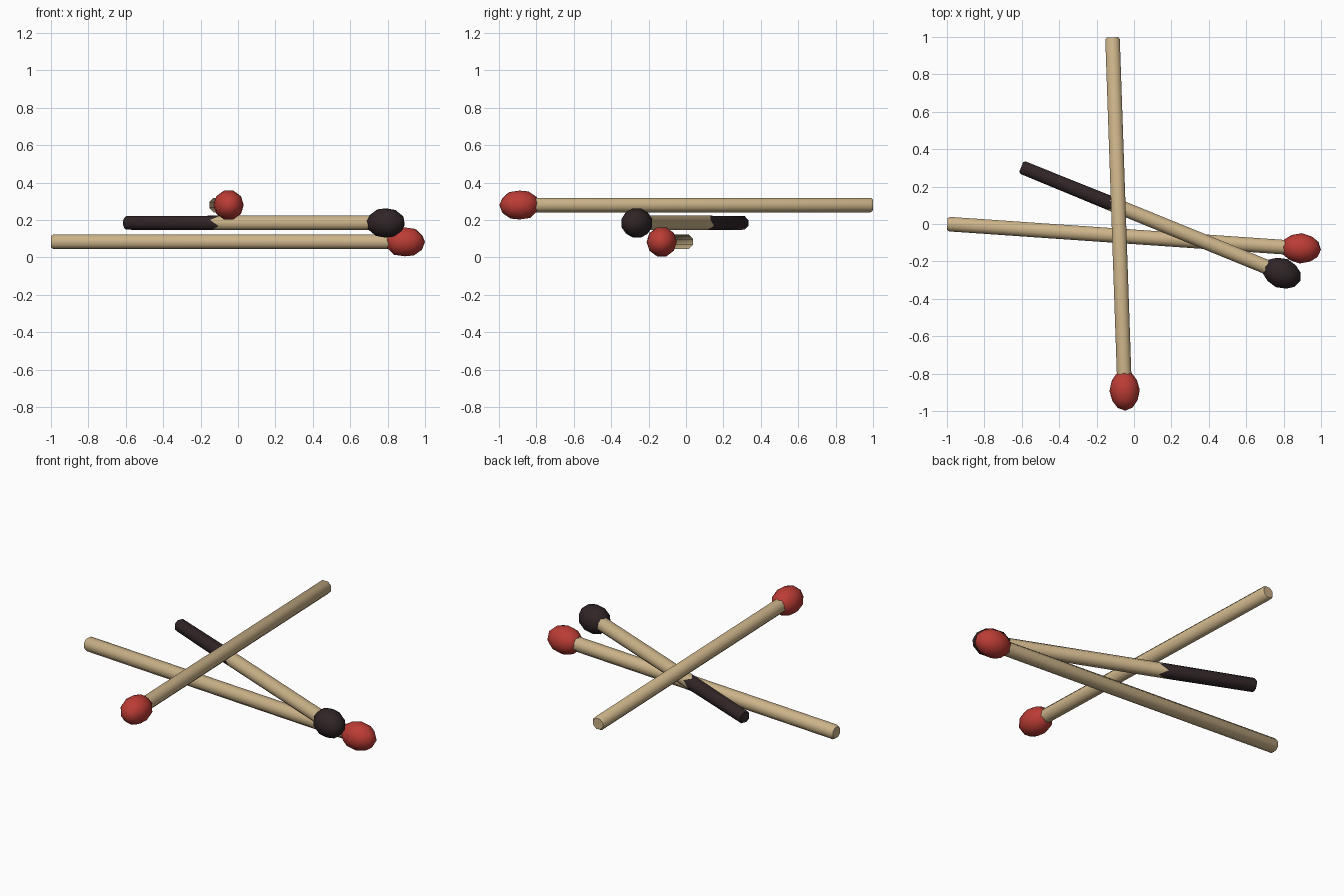
import bpy, bmesh
from math import cos, sin, pi, radians, atan2, hypot
from mathutils import Matrix

cube = bpy.data.objects.get("Cube")
if cube:
    bpy.data.objects.remove(cube, do_unlink=True)


def make_material(name, color):
    mat = bpy.data.materials.new(name)
    mat.use_nodes = True
    mat.diffuse_color = (*color, 1)
    mat.node_tree.nodes["Principled BSDF"].inputs["Base Color"].default_value = (*color, 1)
    return mat


wood = make_material("pale wood", (0.60, 0.45, 0.25))
red = make_material("red head", (0.50, 0.045, 0.035))
char = make_material("charred black", (0.03, 0.018, 0.02))

SIDES = 8
RADIUS = 0.042
HEAD_LENGTH, HEAD_RADIUS = 0.108, 0.081


def finish(bm, name, materials, matrix, angle):
    bmesh.ops.recalc_face_normals(bm, faces=bm.faces)
    bm.transform(matrix)
    mesh = bpy.data.meshes.new(name)
    bm.to_mesh(mesh)
    bm.free()
    for mat in materials:
        mesh.materials.append(mat)
    obj = bpy.data.objects.new(name, mesh)
    bpy.context.collection.objects.link(obj)
    bpy.ops.object.select_all(action="DESELECT")
    obj.select_set(True)
    bpy.context.view_layer.objects.active = obj
    bpy.ops.object.shade_smooth_by_angle(angle=radians(angle))


def build_match(name, tail, head, z, head_mat, burnt=0):
    """Stick from the tail point to the head centre, charred for the burnt length."""
    dx, dy = head[0] - tail[0], head[1] - tail[1]
    length = hypot(dx, dy)
    matrix = Matrix.Translation((*tail, z)) @ Matrix.Rotation(atan2(dy, dx), 4, "Z")

    # Rings along the stick: position, radius, jagged offset
    tail_radius = RADIUS * (0.93 if burnt else 1)
    rings = [(0, tail_radius * 0.8, 0), (0.012, tail_radius, 0)]
    if burnt:
        rings.append((burnt, RADIUS, 0.025))
    rings.append((length, RADIUS, 0))

    bm = bmesh.new()
    loops = []
    for x, r, jag in rings:
        loop = []
        for i in range(SIDES):
            a = 2 * pi * (i + 0.5) / SIDES
            offset = jag * (-1) ** i
            loop.append(bm.verts.new((x + offset, r * cos(a), r * sin(a))))
        loops.append(loop)
    for k, (a, b) in enumerate(zip(loops, loops[1:])):
        for i in range(SIDES):
            j = (i + 1) % SIDES
            face = bm.faces.new((a[i], a[j], b[j], b[i]))
            face.material_index = int(burnt > 0 and k < 2)
    cap = bm.faces.new(loops[0])
    cap.material_index = int(burnt > 0)
    bm.faces.new(loops[-1])
    finish(bm, name + "_stick", [wood, char] if burnt else [wood], matrix, 50)

    # Egg-shaped head
    bm = bmesh.new()
    bmesh.ops.create_icosphere(bm, subdivisions=2, radius=1)
    bm.transform(Matrix.Rotation(pi / 2, 4, "Y"))
    bm.transform(Matrix.Diagonal((HEAD_LENGTH, HEAD_RADIUS, HEAD_RADIUS, 1)))
    finish(bm, name + "_head", [head_mat], matrix @ Matrix.Translation((length, 0, 0)), 60)


build_match("lower_match", (-0.998, 0.0), (0.892, -0.13), 0.083, red)
build_match("burnt_match", (-0.603, 0.305), (0.79, -0.263), 0.184, char, burnt=0.53)
build_match("upper_match", (-0.115, 0.998), (-0.05, -0.89), 0.28, red)
